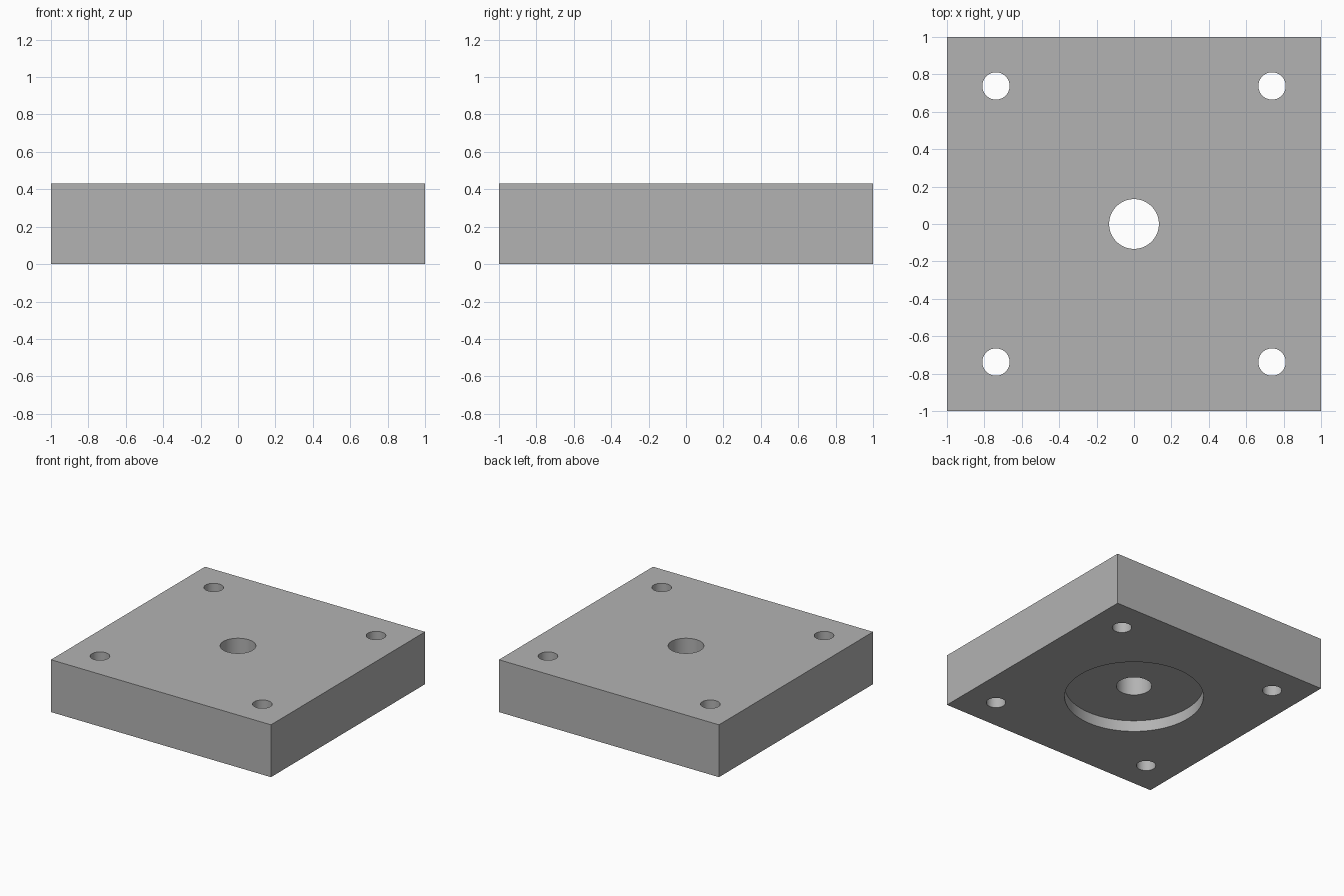
import bpy, math

if "Cube" in bpy.data.objects:
    bpy.data.objects.remove(bpy.data.objects["Cube"])

grey = bpy.data.materials.new("plain grey")
grey.diffuse_color = (0.45, 0.45, 0.45, 1)
grey.use_nodes = True
grey.node_tree.nodes["Principled BSDF"].inputs["Base Color"].default_value = grey.diffuse_color

HEIGHT = 0.43

# Square plate
bpy.ops.mesh.primitive_cube_add(size=1, location=(0, 0, HEIGHT / 2))
plate = bpy.context.object
plate.name = "mounting_plate"
plate.scale = (2, 2, HEIGHT)
bpy.ops.object.transform_apply(location=True, rotation=False, scale=True)
plate.data.materials.append(grey)


def cut(name, x, y, radius, z0, z1):
    """Cut a round pocket or hole from z0 to z1 out of the plate."""
    bpy.ops.mesh.primitive_cylinder_add(
        vertices=96, radius=radius, depth=z1 - z0, location=(x, y, (z0 + z1) / 2))
    cutter = bpy.context.object
    cutter.name = name
    cutter.data.materials.append(grey)
    mod = plate.modifiers.new(name, "BOOLEAN")
    mod.operation = "DIFFERENCE"
    mod.solver = "EXACT"
    mod.object = cutter
    bpy.context.view_layer.objects.active = plate
    bpy.ops.object.modifier_apply(modifier=mod.name)
    bpy.data.objects.remove(cutter)


# Shallow round recess in the underside
cut("underside_recess", 0, 0, 0.523, -0.1, 0.092)
# Centre bore
cut("centre_bore", 0, 0, 0.133, -0.1, HEIGHT + 0.1)
# Four corner bolt holes
for sx in (-1, 1):
    for sy in (-1, 1):
        cut("bolt_hole", sx * 0.738, sy * 0.738, 0.073, -0.1, HEIGHT + 0.1)

# Smooth hole walls, sharp edges
bpy.ops.object.select_all(action="DESELECT")
plate.select_set(True)
bpy.context.view_layer.objects.active = plate
bpy.ops.object.shade_smooth_by_angle(angle=math.radians(30))
